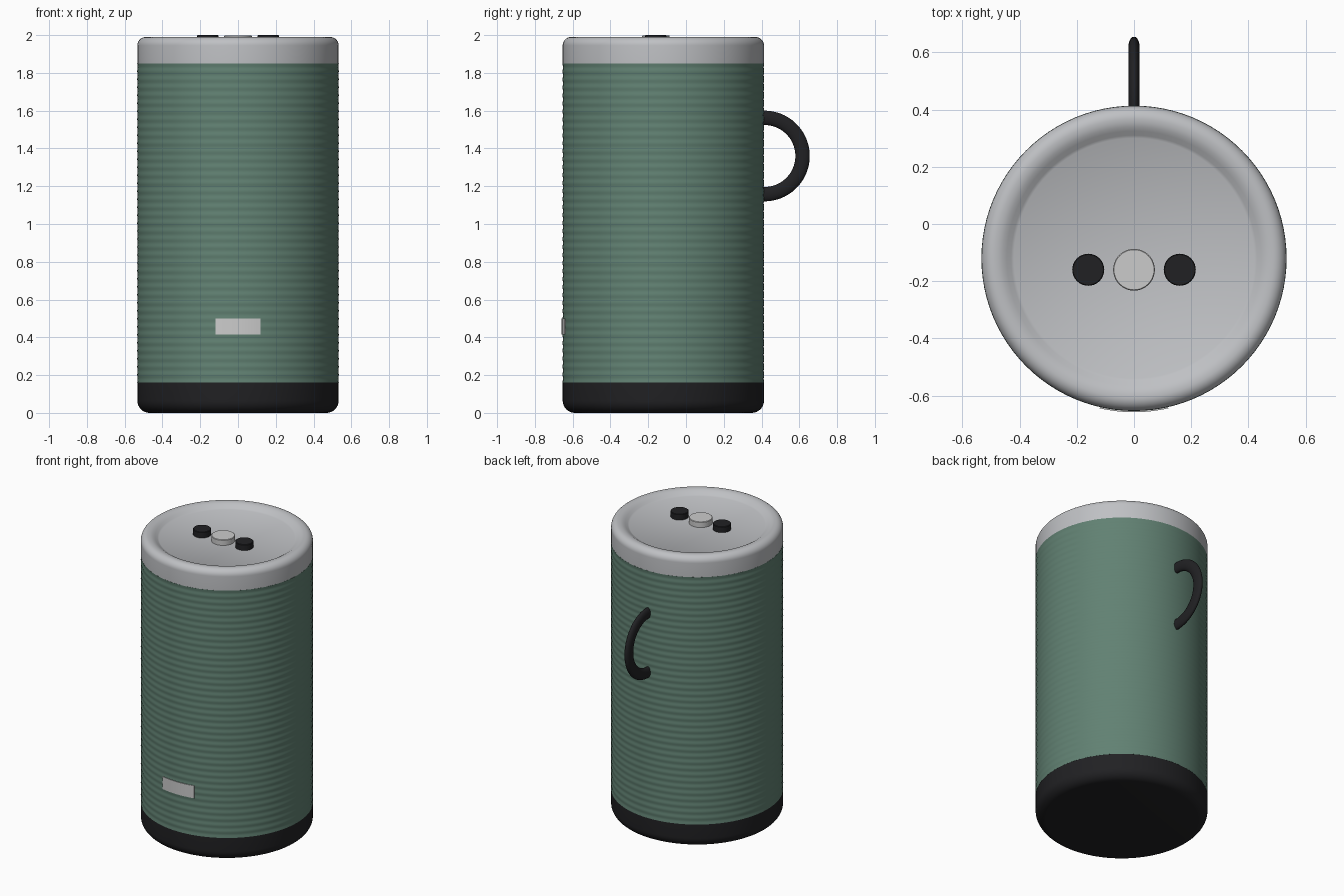
import bpy, bmesh
from math import sin, cos, pi, radians, asin

if "Cube" in bpy.data.objects:
    bpy.data.objects.remove(bpy.data.objects["Cube"])

CY = -0.12      # cylinder axis in y
R = 0.533


def material(name, rgb):
    m = bpy.data.materials.new(name)
    m.diffuse_color = (*rgb, 1)
    m.use_nodes = True
    m.node_tree.nodes["Principled BSDF"].inputs["Base Color"].default_value = m.diffuse_color
    return m


GREEN = material("green_fabric", (0.12, 0.22, 0.17))
BLACK = material("black_rubber", (0.015, 0.015, 0.017))
SILVER = material("silver", (0.52, 0.53, 0.55))
PALE = material("pale_metal", (0.54, 0.53, 0.52))


def finish(name, bm, mat, angle=35):
    bmesh.ops.remove_doubles(bm, verts=bm.verts, dist=1e-6)
    bmesh.ops.recalc_face_normals(bm, faces=bm.faces)
    me = bpy.data.meshes.new(name)
    bm.to_mesh(me)
    bm.free()
    ob = bpy.data.objects.new(name, me)
    bpy.context.collection.objects.link(ob)
    me.materials.append(mat)
    bpy.ops.object.select_all(action='DESELECT')
    ob.select_set(True)
    bpy.context.view_layer.objects.active = ob
    bpy.ops.object.shade_smooth_by_angle(angle=radians(angle))
    return ob


def grid_faces(bm, rows, wrap=True):
    for a, b in zip(rows, rows[1:]):
        n = len(a)
        for i in range(n if wrap else n - 1):
            j = (i + 1) % n
            bm.faces.new((a[i], a[j], b[j], b[i]))


def lathe(name, profile, mat, x=0.0, y=CY, n=96):
    """Revolve (radius, z) points and close both ends with flat faces."""
    bm = bmesh.new()
    rows = [[bm.verts.new((x + r * cos(2 * pi * i / n), y + r * sin(2 * pi * i / n), z))
             for i in range(n)] for r, z in profile]
    grid_faces(bm, rows)
    bm.faces.new(rows[0])
    bm.faces.new(rows[-1])
    return finish(name, bm, mat)


def arc(cr, cz, rad, a0, a1, n=8):
    return [(cr + rad * cos(radians(a0 + (a1 - a0) * i / n)),
             cz + rad * sin(radians(a0 + (a1 - a0) * i / n))) for i in range(n + 1)]


# Fabric sleeve with very fine horizontal ribs
Z0, Z1, RIBS = 0.16, 1.85, 40
steps = RIBS * 6
lathe("fabric_sleeve",
      [(R - 0.0005 + 0.0012 * cos(2 * pi * RIBS * i / steps), Z0 + (Z1 - Z0) * i / steps)
       for i in range(steps + 1)], GREEN)

# Rubber base with rounded lower edge
lathe("base_cap", arc(R - 0.065, 0.065, 0.065, -90, 0) + [(R, 0.16)], BLACK)

# Top cap: rounded rim sloping into a shallow recess
lathe("top_cap", [(R, 1.85)] + arc(R - 0.045, 1.945, 0.045, 0, 90)
      + [(0.475, 1.989), (0.46, 1.985), (0.445, 1.976), (0.43, 1.966), (0.42, 1.96)],
      SILVER)

# Control buttons
for name, x, r, top, mat in (("left_button", -0.16, 0.056, 2.0, BLACK),
                             ("right_button", 0.16, 0.056, 2.0, BLACK),
                             ("centre_button", 0.0, 0.073, 1.998, PALE)):
    lathe(name, [(r, 1.95), (r, top - 0.003), (r - 0.003, top)], mat, x, -0.16, 40)

# Curved badge plate on the front
bm = bmesh.new()
half = asin(0.12 / 0.538)
rows = []
for i in range(13):
    a = -pi / 2 - half + 2 * half * i / 12
    rows.append([bm.verts.new((r * cos(a), CY + r * sin(a), z))
                 for r, z in ((0.525, 0.415), (0.538, 0.415), (0.538, 0.5), (0.525, 0.5))])
grid_faces(bm, rows)
bm.faces.new(rows[0])
bm.faces.new(rows[-1])
finish("badge_plate", bm, PALE)

# Carry loop: half ring with an oval section, ends sunk into the sleeve
bm = bmesh.new()
rows = []
for i in range(49):
    a = radians(-96 + 192 * i / 48)
    row = []
    for k in range(20):
        t = 2 * pi * k / 20
        rad = 0.202 + 0.038 * cos(t)
        row.append(bm.verts.new((0.02 * sin(t), 0.415 + rad * cos(a), 1.36 + rad * sin(a))))
    rows.append(row)
grid_faces(bm, rows)
bm.faces.new(rows[0])
bm.faces.new(rows[-1])
finish("carry_loop", bm, BLACK, 50)
